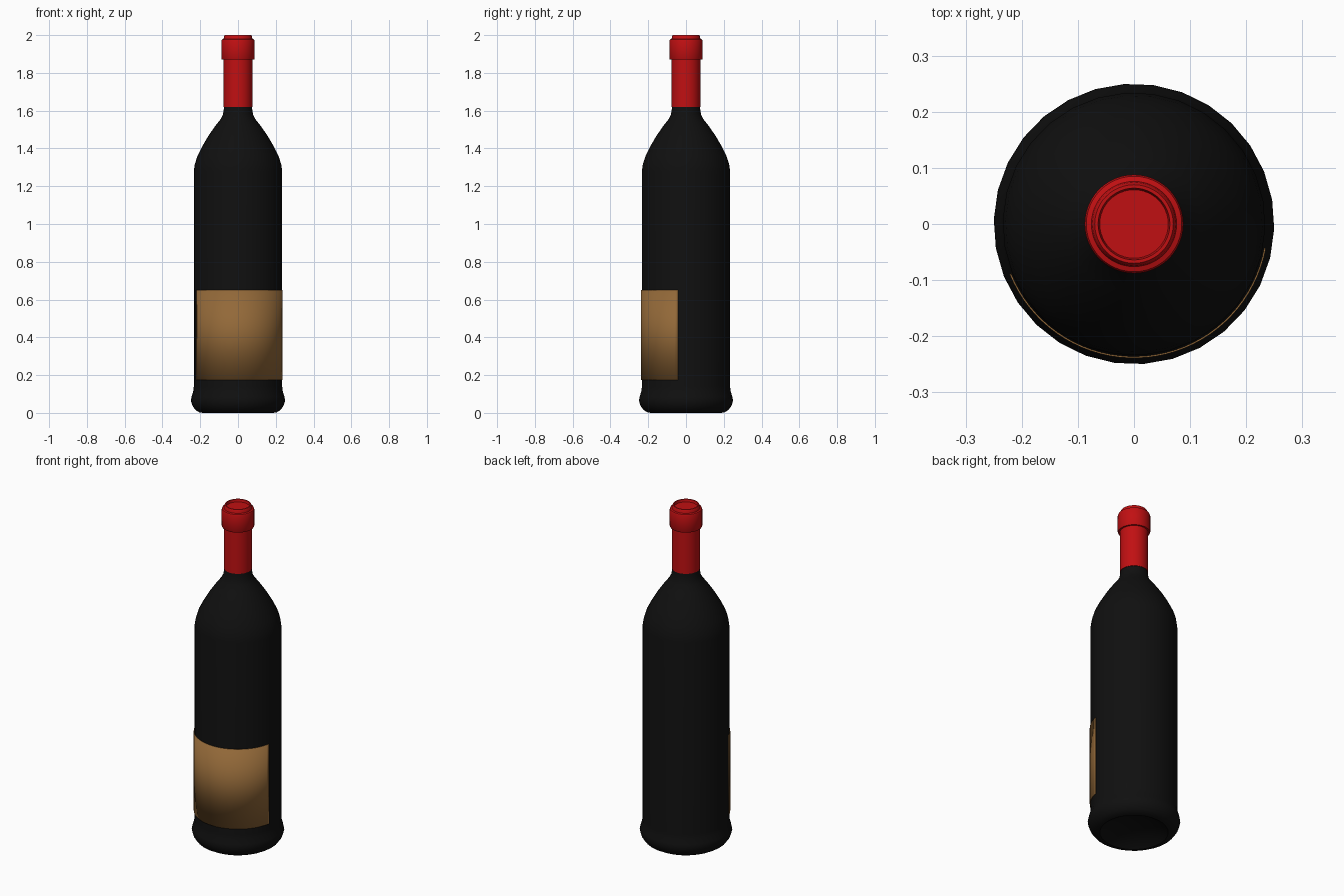
import bpy
import bmesh
from math import sin, cos, radians, pi

cube = bpy.data.objects.get("Cube")
if cube:
    bpy.data.objects.remove(cube, do_unlink=True)


def make_material(name, colour):
    mat = bpy.data.materials.new(name)
    mat.use_nodes = True
    mat.diffuse_color = (*colour, 1)
    mat.node_tree.nodes["Principled BSDF"].inputs["Base Color"].default_value = (*colour, 1)
    return mat


def finish(name, bm, mat, angle=35):
    mesh = bpy.data.meshes.new(name)
    bm.to_mesh(mesh)
    bm.free()
    mesh.materials.append(mat)
    obj = bpy.data.objects.new(name, mesh)
    bpy.context.collection.objects.link(obj)
    bpy.ops.object.select_all(action="DESELECT")
    obj.select_set(True)
    bpy.context.view_layer.objects.active = obj
    bpy.ops.object.shade_smooth_by_angle(angle=radians(angle))
    return obj


def lathe(name, profile, sides, mat, offset=0):
    """Revolve (radius, z) points about z; radius 0 closes the end."""
    bm = bmesh.new()
    verts = [bm.verts.new((r * cos(offset), r * sin(offset), z)) for r, z in profile]
    edges = [bm.edges.new(pair) for pair in zip(verts, verts[1:])]
    bmesh.ops.spin(bm, geom=verts + edges, cent=(0, 0, 0), axis=(0, 0, 1),
                   angle=2 * pi, steps=sides, use_duplicate=False)
    bmesh.ops.remove_doubles(bm, verts=bm.verts, dist=0.0001)
    bmesh.ops.recalc_face_normals(bm, faces=bm.faces)
    return finish(name, bm, mat)


glass = make_material("black glass", (0.005, 0.005, 0.005))
foil = make_material("red foil", (0.53, 0.005, 0.006))
paper = make_material("tan paper", (0.29, 0.14, 0.04))

# Bottle with a hollow underside, flared foot, straight wall and shoulder
bottle_profile = [
    (0, 0.05), (0.1, 0.04), (0.16, 0.015), (0.185, 0), (0.205, 0.003),
    (0.225, 0.015), (0.241, 0.037), (0.25, 0.065), (0.246, 0.085),
    (0.237, 0.115), (0.234, 0.14), (0.234, 1.28), (0.229, 1.315),
    (0.215, 1.36), (0.19, 1.41), (0.158, 1.465), (0.12, 1.52),
    (0.092, 1.555), (0.08, 1.58), (0.075, 1.61), (0.072, 1.64), (0, 1.64),
]
lathe("bottle", bottle_profile, 30, glass, radians(-2))

# Foil sleeve with a collar and a shallow recess in the top
foil_profile = [
    (0.07, 1.62), (0.076, 1.62), (0.076, 1.87), (0.085, 1.87), (0.088, 1.875),
    (0.088, 1.97), (0.085, 1.977), (0.076, 1.98), (0.074, 1.993), (0.07, 2.0),
    (0.064, 2.0), (0.061, 1.985), (0, 1.985),
]
lathe("foil_cap", foil_profile, 48, foil)

# Curved label wrapped around the front
START, END, STEPS, RADIUS = radians(-158), radians(-10.5), 36, 0.239
bm = bmesh.new()
columns = []
for i in range(STEPS + 1):
    a = START + (END - START) * i / STEPS
    columns.append([bm.verts.new((RADIUS * cos(a), RADIUS * sin(a), z)) for z in (0.175, 0.65)])
for (a, b), (c, d) in zip(columns, columns[1:]):
    bm.faces.new((a, c, d, b))
label = finish("label", bm, paper)
solid = label.modifiers.new("thickness", "SOLIDIFY")
solid.thickness = 0.003
solid.offset = -1
